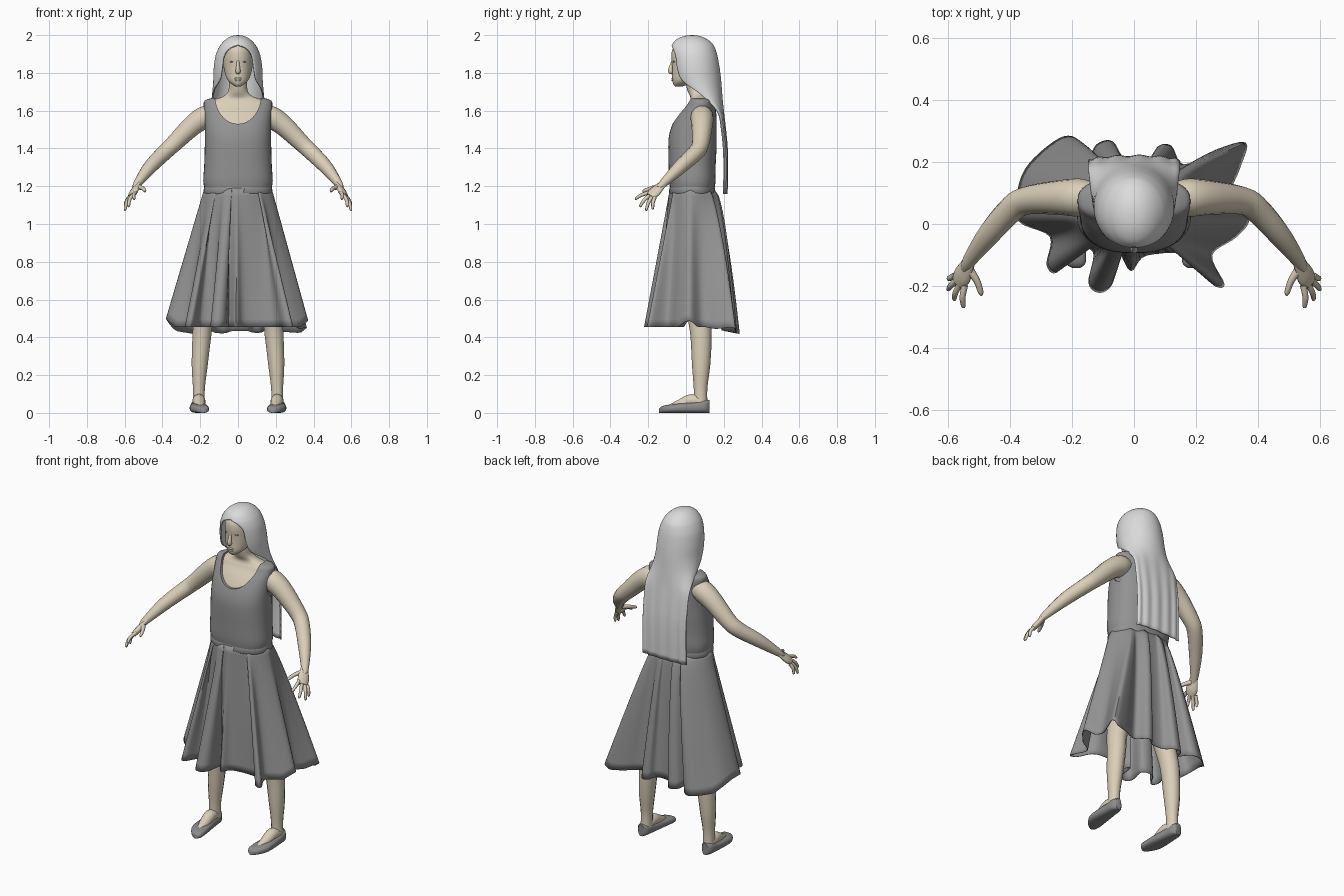
import bpy
import bmesh
from math import sin, cos, pi, radians, atan2, copysign
from mathutils import Vector

cube = bpy.data.objects.get("Cube")
if cube:
    bpy.data.objects.remove(cube, do_unlink=True)


def material(name, r, g, b):
    m = bpy.data.materials.new(name)
    m.use_nodes = True
    m.diffuse_color = (r, g, b, 1)
    m.node_tree.nodes["Principled BSDF"].inputs["Base Color"].default_value = (r, g, b, 1)
    return m


SKIN = material("warm skin", .70, .62, .48)
HAIR = material("pale grey hair", .71, .71, .71)
CLOTH = material("grey cloth", .29, .29, .29)
SHOE = material("grey shoe", .26, .26, .26)
EYE = material("eye grey", .5, .53, .58)
LASH = material("dark lash", .16, .16, .16)


def spline(pts, n, closed=False):
    """Smooth curve through tuples of any length."""
    out, m = [], len(pts)
    pick = (lambda i: pts[i % m]) if closed else (lambda i: pts[max(0, min(m - 1, i))])
    for i in range(m if closed else m - 1):
        for k in range(n):
            t = k / n
            out.append(tuple(
                .5 * (2 * b + (c - a) * t + (2 * a - 5 * b + 4 * c - d) * t ** 2
                      + (3 * b - a - 3 * c + d) * t ** 3)
                for a, b, c, d in zip(pick(i - 1), pick(i), pick(i + 1), pick(i + 2))))
    if not closed:
        out.append(tuple(pts[-1]))
    return out


def smooth(ob, angle=50):
    bpy.ops.object.select_all(action='DESELECT')
    ob.select_set(True)
    bpy.context.view_layer.objects.active = ob
    bpy.ops.object.shade_smooth_by_angle(angle=radians(angle))


def surface(name, rings, mat, closed=True, caps=True, thick=0):
    """Skin a list of equal point rings."""
    bm = bmesh.new()
    rows = [[bm.verts.new(p) for p in ring] for ring in rings]
    n = len(rows[0])
    for a, b in zip(rows, rows[1:]):
        for j in range(n if closed else n - 1):
            k = (j + 1) % n
            bm.faces.new((a[j], a[k], b[k], b[j]))
    if caps:
        bm.faces.new(rows[0])
        bm.faces.new(rows[-1])
    bmesh.ops.remove_doubles(bm, verts=bm.verts, dist=.0001)
    bmesh.ops.recalc_face_normals(bm, faces=bm.faces)
    me = bpy.data.meshes.new(name)
    bm.to_mesh(me)
    bm.free()
    me.materials.append(mat)
    ob = bpy.data.objects.new(name, me)
    bpy.context.collection.objects.link(ob)
    if thick:
        mod = ob.modifiers.new("thickness", 'SOLIDIFY')
        mod.thickness, mod.offset = thick, 0
    smooth(ob)
    return ob


def oval(z, w, front, back, power=2.0, n=40):
    c, d, e = (front + back) / 2, (back - front) / 2, 2 / power
    ring = []
    for i in range(n):
        u, v = cos(2 * pi * i / n), sin(2 * pi * i / n)
        ring.append((w * copysign(abs(u) ** e, u), c + d * copysign(abs(v) ** e, v), z))
    return ring


def limb(name, pts, mat, s=1, flat=1, side=(0, 1, 0), n=14, steps=4):
    """Tapered tube through (x, y, z, radius) points; s mirrors it in x."""
    path = spline(pts, steps)
    rings = []
    for i, (x, y, z, r) in enumerate(path):
        a, b = path[max(0, i - 1)], path[min(len(path) - 1, i + 1)]
        d = (Vector(b[:3]) - Vector(a[:3])).normalized()
        u = Vector(side)
        u = (u - d * u.dot(d)).normalized()
        v = d.cross(u) * flat
        ps = [Vector((x, y, z)) + r * (cos(q) * u + sin(q) * v)
              for q in (2 * pi * j / n for j in range(n))]
        rings.append([(s * p.x, p.y, p.z) for p in ps])
    return surface(name, rings, mat)


def ellipsoid(name, loc, scale, mat):
    bpy.ops.mesh.primitive_uv_sphere_add(segments=16, ring_count=10, location=loc)
    ob = bpy.context.object
    ob.name, ob.scale = name, scale
    ob.data.materials.append(mat)
    smooth(ob)


def cut(ob, loc, scale, rot):
    """Subtract an oval cylinder."""
    bpy.ops.mesh.primitive_cylinder_add(vertices=48, radius=1, depth=2, location=loc, rotation=rot)
    tool = bpy.context.object
    tool.scale, tool.hide_render = scale, True
    mod = ob.modifiers.new("cut", 'BOOLEAN')
    mod.operation, mod.solver, mod.object = 'DIFFERENCE', 'EXACT', tool
    bpy.context.view_layer.objects.active = ob
    bpy.ops.object.modifier_apply(modifier=mod.name)
    bpy.data.objects.remove(tool, do_unlink=True)


# Torso with neck: height, half width, front, back
torso = spline([(1.17, .162, -.07, .136), (1.22, .172, -.078, .145), (1.3, .167, -.08, .145),
                (1.4, .164, -.082, .15), (1.46, .163, -.078, .15), (1.52, .164, -.06, .15),
                (1.58, .167, -.028, .148), (1.62, .17, .003, .143), (1.645, .164, .018, .133),
                (1.66, .125, .024, .122), (1.675, .08, .022, .11), (1.7, .053, .01, .1),
                (1.74, .048, 0, .093), (1.8, .048, -.005, .09)], 3)
surface("torso", [oval(*r, 2.4 if r[0] < 1.65 else 2.1) for r in torso], SKIN)

# Sleeveless bodice, cut for neckline and armholes
bodice = surface("bodice", [oval(z + .008, w + .012, f - .012, b + .012, 2.4)
                            for z, w, f, b in torso if z < 1.662], CLOTH)
cut(bodice, (0, -.12, 1.68), (.122, .15, .2), (pi / 2, 0, 0))
cut(bodice, (0, .27, 1.68), (.122, .07, .2), (pi / 2, 0, 0))
for s in (1, -1):
    cut(bodice, (s * .245, .085, 1.55), (.075, .058, .08), (0, pi / 2, 0))
smooth(bodice, 40)

# Skirt: waist oval blended into a folded hem, fuller over the back of the hips
hem = spline([(.37, .02), (.31, .09), (.34, .18), (.36, .26), (.27, .24), (.16, .19), (.12, .25),
              (.08, .25), (.05, .21), (-.03, .21), (-.07, .265), (-.12, .255), (-.15, .2),
              (-.18, .27), (-.24, .275), (-.34, .19), (-.375, .1), (-.37, .01), (-.27, -.04),
              (-.28, -.13), (-.25, -.155), (-.2, -.08), (-.13, -.09), (-.145, -.19),
              (-.11, -.22), (-.07, -.19), (-.05, -.09), (-.01, -.15), (.04, -.1), (.19, -.1),
              (.25, -.19), (.29, -.195), (.25, -.1), (.33, -.04)], 5, True)
rings = []
for i in range(19):
    t, ring = i / 18, []
    for x, y in hem:
        a = atan2((y - .03) / .23, x / .36)
        ty = t ** (1 - .5 * max(0, sin(a)))
        low = .455 - .2 * max(0, y - .1) + .8 * max(0, abs(x) - .33)
        ring.append((x * t + .176 * cos(a) * (1 - t), y * ty + (.03 + .116 * sin(a)) * (1 - ty),
                     1.19 + (low - 1.19) * t))
    rings.append(ring)
surface("skirt", rings, CLOTH, caps=False, thick=.004)
surface("waistband", [oval(z, .178 + e, -.084 - e, .15 + e, 2.3)
                      for z, e in ((1.16, 0), (1.166, .004), (1.19, .003), (1.2, 0))], CLOTH)

# Head: height, half width, front, back
head = spline([(1.728, .012, -.055, -.02), (1.735, .026, -.064, 0), (1.752, .047, -.071, .03),
               (1.775, .062, -.073, .07), (1.81, .072, -.073, .11), (1.85, .079, -.074, .135),
               (1.89, .08, -.077, .14), (1.93, .074, -.07, .13), (1.96, .05, -.04, .1),
               (1.98, .025, 0, .07)], 3)
surface("head", [oval(*r) for r in head], SKIN)
limb("nose", [(0, -.068, 1.87, .006), (0, -.077, 1.84, .009), (0, -.082, 1.815, .0125),
              (0, -.078, 1.803, .012), (0, -.07, 1.798, .004)], SKIN)
ellipsoid("upper_lip", (0, -.07, 1.771), (.02, .006, .006), SKIN)
ellipsoid("lower_lip", (0, -.07, 1.762), (.017, .007, .006), SKIN)
for s, tag in ((1, "left"), (-1, "right")):
    ellipsoid(tag + "_eye", (s * .032, -.063, 1.858), (.011, .005, .004), EYE)
    limb(tag + "_lash", [(.018, -.069, 1.86, .001), (.032, -.067, 1.863, .0016),
                         (.046, -.058, 1.86, .001)], LASH, s, n=6)

# Long hair: height, half width, front, back, half sweep in degrees from the back
rows = spline([(1.996, 0, .033, .033, 180), (1.993, .025, 0, .065, 180),
               (1.984, .048, -.03, .092, 180), (1.968, .07, -.056, .12, 180),
               (1.948, .088, -.07, .14, 180), (1.932, .098, -.077, .149, 157),
               (1.91, .108, -.08, .157, 145), (1.88, .117, -.08, .165, 140),
               (1.82, .125, -.075, .175, 138), (1.76, .127, -.06, .182, 131),
               (1.7, .132, -.015, .187, 104), (1.64, .138, .07, .192, 92),
               (1.58, .144, .145, .198, 86), (1.5, .146, .165, .207, 82),
               (1.39, .148, .178, .216, 78), (1.27, .15, .18, .217, 76),
               (1.16, .152, .18, .214, 76)], 3)
rings = []
for z, w, f, b, sweep in rows:
    ring, wave = [], .0025 * max(0, min(1, (1.7 - z) * 3))
    for i in range(61):
        u = i / 30 - 1
        a = radians(min(180, sweep)) * u
        ring.append((w * sin(a), (f + b) / 2 + (b - f) / 2 * cos(a) + wave * sin(u * 17), z))
    rings.append(ring)
surface("hair", rings, HAIR, closed=False, caps=False, thick=.008)

fingers = {
    "index_finger": ((.545, -.197, 1.166), (.55, -.27, 1.132)),
    "middle_finger": ((.56, -.192, 1.152), (.58, -.245, 1.092)),
    "ring_finger": ((.571, -.181, 1.143), (.6, -.212, 1.072)),
    "little_finger": ((.578, -.166, 1.14), (.598, -.177, 1.08)),
}
for s, tag in ((1, "left"), (-1, "right")):
    # Arms and hands
    limb(tag + "_arm", [(.13, .085, 1.575, .05), (.175, .085, 1.565, .061), (.24, .085, 1.522, .056),
                        (.34, .077, 1.425, .046), (.39, .052, 1.378, .043),
                        (.465, -.03, 1.302, .037), (.528, -.115, 1.22, .023),
                        (.545, -.145, 1.19, .015)], SKIN, s)
    limb(tag + "_palm", [(.518, -.1, 1.233, .018), (.537, -.135, 1.2, .026),
                         (.553, -.167, 1.168, .034), (.565, -.19, 1.147, .027)],
         SKIN, s, flat=.5, side=(.035, .035, -.025))
    for name, (base, tip) in fingers.items():
        b, e = Vector(base), Vector(tip)
        mid = b.lerp(e, .5) + Vector((.005, -.003, .004))
        limb(tag + "_" + name, [(*b, .0105), (*mid, .0095), (*b.lerp(e, .93), .007), (*e, .003)],
             SKIN, s, n=8, side=(1, 0, 0))
    limb(tag + "_thumb", [(.532, -.145, 1.197, .015), (.507, -.182, 1.19, .011),
                          (.494, -.218, 1.177, .009), (.492, -.23, 1.171, .004)],
         SKIN, s, n=8, side=(0, 0, 1))
    # Legs and feet
    limb(tag + "_leg", [(.09, .03, 1.05, .085), (.125, .04, .78, .078), (.18, .07, .5, .06),
                        (.192, .08, .4, .056), (.203, .08, .25, .048), (.207, .077, .13, .036),
                        (.208, .078, .04, .036)], SKIN, s, flat=.9)
    limb(tag + "_foot", [(.21, .09, .05, .03), (.207, .03, .066, .034), (.203, -.03, .042, .03),
                         (.198, -.085, .026, .018)], SKIN, s, side=(1, 0, 0))
    # Flat shoes: y, centre x, half width, height
    shoe = spline([(-.142, .186, .012, .022), (-.125, .19, .034, .036), (-.08, .203, .048, .045),
                   (-.02, .209, .047, .052), (.05, .212, .04, .058), (.1, .213, .035, .067),
                   (.124, .213, .018, .068)], 4)
    surface(tag + "_shoe", [[(s * (cx + px), y, pz) for px, pz, _ in oval(0, w, 0, h, 2.8, 24)]
                            for y, cx, w, h in shoe], SHOE)
